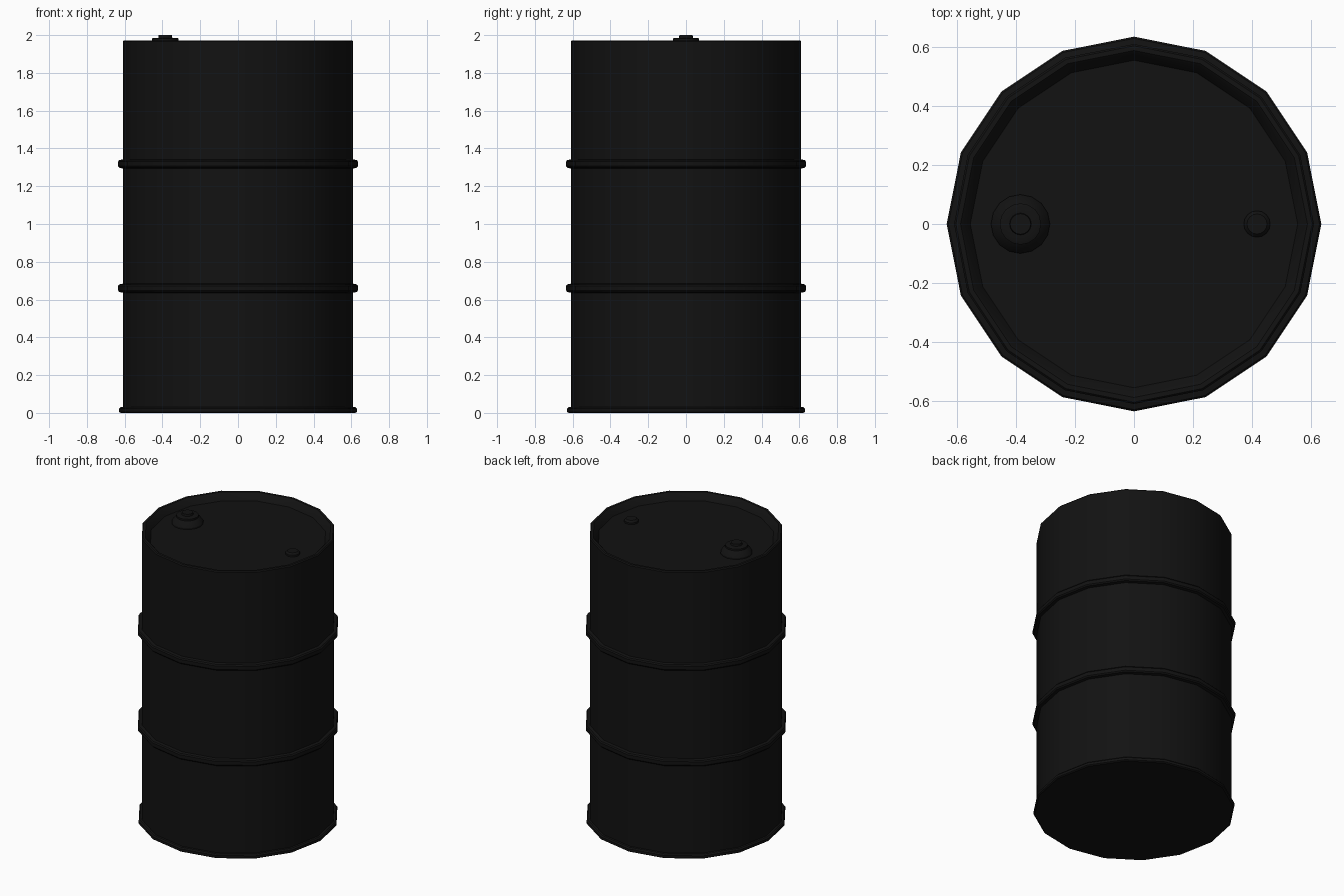
import bpy, bmesh, math

if "Cube" in bpy.data.objects:
    bpy.data.objects.remove(bpy.data.objects["Cube"])

SIDES = 16

black = bpy.data.materials.new("black_paint")
black.diffuse_color = (0.006, 0.006, 0.006, 1)
black.use_nodes = True
black.node_tree.nodes["Principled BSDF"].inputs["Base Color"].default_value = black.diffuse_color


def lathe(name, profile, centre=(0, 0), sides=SIDES):
    """Spin an (r, z) profile about a vertical axis; both ends are capped."""
    bm = bmesh.new()
    rings = []
    for r, z in profile:
        rings.append([bm.verts.new((r * math.cos(2 * math.pi * i / sides),
                                    r * math.sin(2 * math.pi * i / sides), z))
                      for i in range(sides)])
    for a, b in zip(rings, rings[1:]):
        for i in range(sides):
            j = (i + 1) % sides
            bm.faces.new((a[i], a[j], b[j], b[i]))
    bm.faces.new(rings[0][::-1])
    bm.faces.new(rings[-1])
    mesh = bpy.data.meshes.new(name)
    bm.to_mesh(mesh)
    bm.free()
    obj = bpy.data.objects.new(name, mesh)
    obj.location = (centre[0], centre[1], 0)
    bpy.context.collection.objects.link(obj)
    mesh.materials.append(black)
    bpy.ops.object.select_all(action='DESELECT')
    obj.select_set(True)
    bpy.context.view_layer.objects.active = obj
    bpy.ops.object.shade_smooth_by_angle(angle=math.radians(30))
    return obj


WALL, RIB, LID = 0.61, 0.635, 1.925


def rib(z):
    """Raised hoop around the wall."""
    return [(WALL, z - 0.024), (RIB - 0.006, z - 0.02), (RIB, z - 0.012),
            (RIB, z + 0.012), (RIB - 0.006, z + 0.02), (WALL, z + 0.024)]


# Drum body: bottom flange, wall with two hoops, rolled rim and sunken lid
body = [(0.622, 0.0), (0.63, 0.006), (0.63, 0.022), (0.622, 0.03), (WALL, 0.032)]
body += rib(0.66) + rib(1.318)
body += [(WALL, 1.965), (0.604, 1.972), (0.588, 1.972), (0.58, 1.965), (0.555, LID)]
lathe("drum_body", body)

# Large filler cap with stepped collar
lathe("filler_cap", [(0.10, LID - 0.005), (0.10, LID + 0.01), (0.088, 1.955),
                     (0.07, 1.97), (0.07, 1.982), (0.06, 1.986),
                     (0.037, 1.986), (0.035, 2.0)], (-0.385, 0))

# Small vent plug
lathe("vent_plug", [(0.045, LID - 0.005), (0.045, LID + 0.012),
                    (0.034, LID + 0.024)], (0.417, 0))
